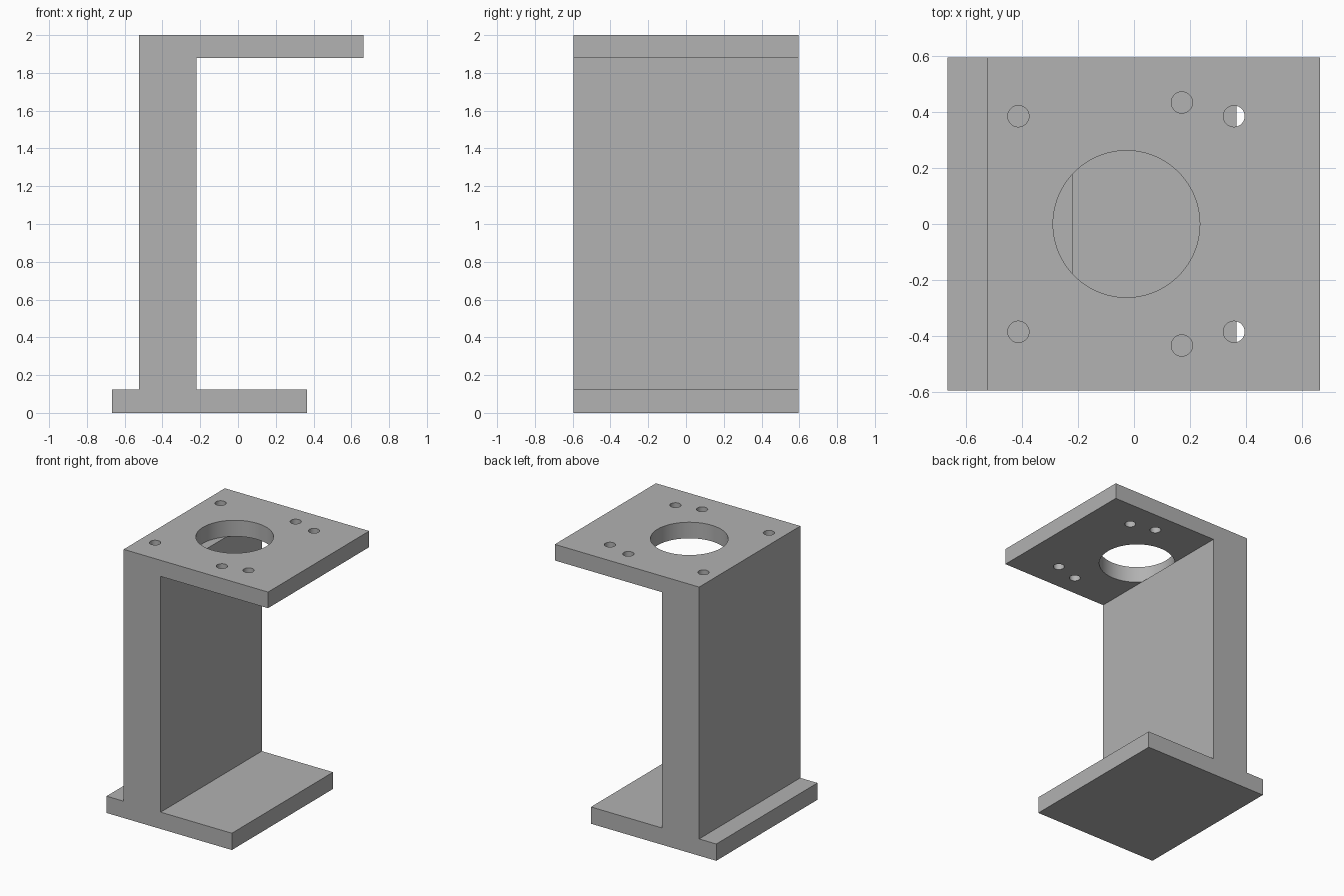
import bpy
import bmesh

cube = bpy.data.objects.get("Cube")
if cube:
    bpy.data.objects.remove(cube, do_unlink=True)

HALF_DEPTH = 0.595
PLATE_BOTTOM, TOP = 1.88, 2.0

# Single grey material
grey = bpy.data.materials.new("matte_grey")
grey.use_nodes = True
colour = (0.445, 0.445, 0.445, 1)
grey.diffuse_color = colour
grey.node_tree.nodes["Principled BSDF"].inputs["Base Color"].default_value = colour


def add_object(name, bm):
    bmesh.ops.recalc_face_normals(bm, faces=bm.faces)
    mesh = bpy.data.meshes.new(name)
    bm.to_mesh(mesh)
    bm.free()
    mesh.materials.append(grey)
    obj = bpy.data.objects.new(name, mesh)
    bpy.context.collection.objects.link(obj)
    return obj


def prism(bm, points, offset):
    face = bm.faces.new([bm.verts.new(p) for p in points])
    result = bmesh.ops.extrude_face_region(bm, geom=[face])
    verts = [g for g in result["geom"] if isinstance(g, bmesh.types.BMVert)]
    bmesh.ops.translate(bm, vec=offset, verts=verts)


# Bracket: base foot, upright web and overhanging top plate in one profile
profile = [(-0.666, 0), (0.366, 0), (0.366, 0.125), (-0.22, 0.125),
           (-0.22, PLATE_BOTTOM), (0.664, PLATE_BOTTOM), (0.664, TOP),
           (-0.525, TOP), (-0.525, 0.125), (-0.666, 0.125)]
bm = bmesh.new()
prism(bm, [(x, -HALF_DEPTH, z) for x, z in profile], (0, 2 * HALF_DEPTH, 0))
bracket = add_object("motor_bracket", bm)

# Hole cutters: large centre bore and three mirrored pairs of bolt holes,
# all ending at the plate underside so they stay blind above the web
holes = [(-0.027, 0, 0.262, 96)]
for x, y in [(-0.413, 0.385), (0.357, 0.385), (0.171, 0.434)]:
    holes += [(x, side * y, 0.038, 40) for side in (-1, 1)]

bm = bmesh.new()
for x, y, radius, segments in holes:
    ring = bmesh.ops.create_circle(bm, cap_ends=True, segments=segments, radius=radius)["verts"]
    bmesh.ops.translate(bm, vec=(x, y, PLATE_BOTTOM), verts=ring)
    disc = ring[0].link_faces[0]
    result = bmesh.ops.extrude_face_region(bm, geom=[disc], use_keep_orig=True)
    verts = [g for g in result["geom"] if isinstance(g, bmesh.types.BMVert)]
    bmesh.ops.translate(bm, vec=(0, 0, 0.2), verts=verts)
cutter = add_object("hole_cutter", bm)
cutter.hide_render = True

cut = bracket.modifiers.new("holes", "BOOLEAN")
cut.operation = "DIFFERENCE"
cut.solver = "EXACT"
cut.object = cutter

# Apply the cut, then drop the helper
bpy.ops.object.select_all(action="DESELECT")
bracket.select_set(True)
bpy.context.view_layer.objects.active = bracket
bpy.ops.object.modifier_apply(modifier=cut.name)
bpy.data.objects.remove(cutter, do_unlink=True)

# Smooth hole walls, crisp edges
bpy.ops.object.shade_smooth_by_angle(angle=0.5)
